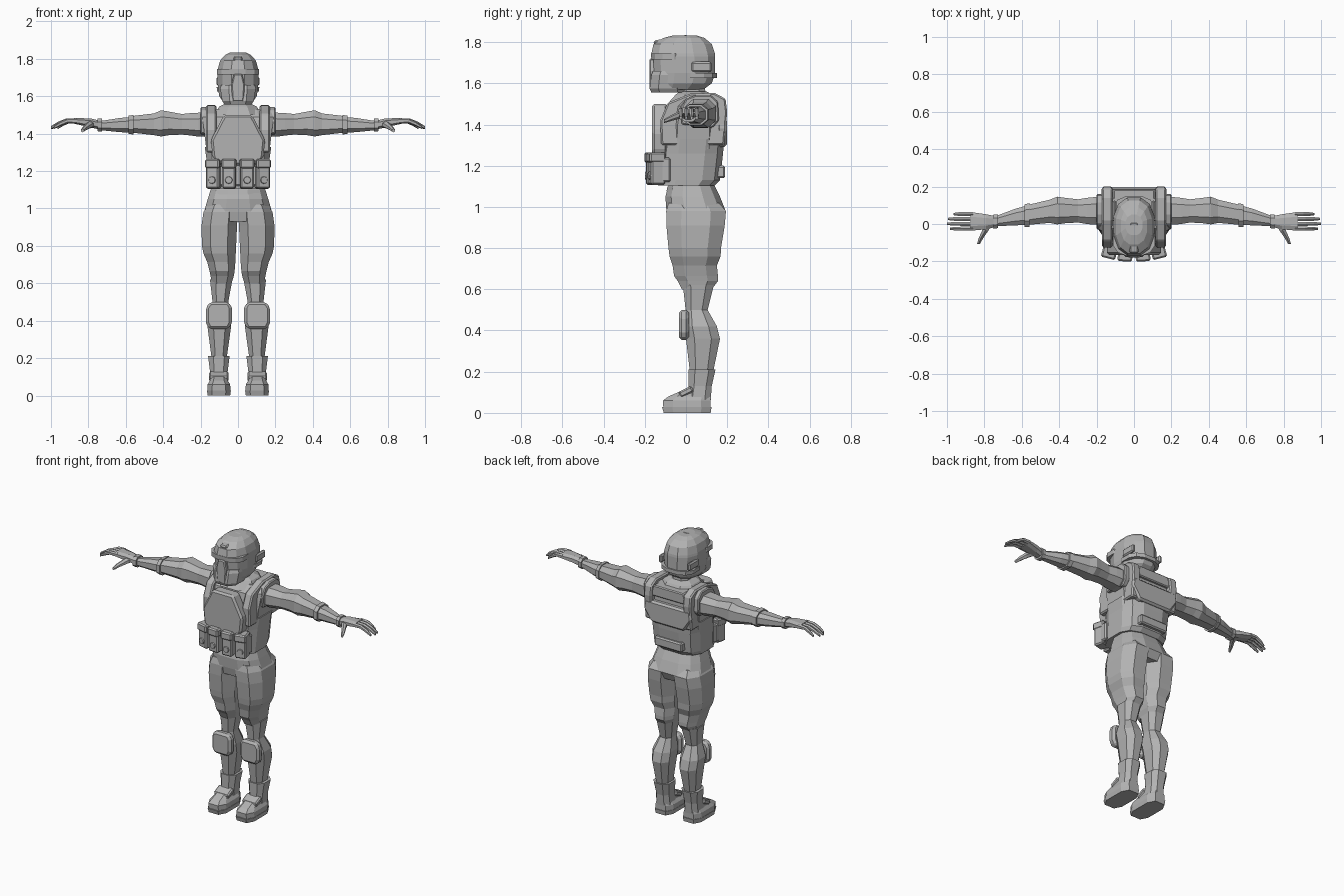
import bpy, bmesh, math
from mathutils import Matrix, Vector

grey = bpy.data.materials.new("plain grey")
grey.diffuse_color = (0.45, 0.45, 0.45, 1)

AXES = {'x': lambda t, a, b: (t, a, b),
        'y': lambda t, a, b: (a, t, b),
        'z': lambda t, a, b: (a, b, t)}


def finish(name, bm, mirror=False, bevel=0.0):
    bmesh.ops.recalc_face_normals(bm, faces=bm.faces)
    me = bpy.data.meshes.new(name)
    bm.to_mesh(me)
    bm.free()
    ob = bpy.data.objects.new(name, me)
    bpy.context.collection.objects.link(ob)
    me.materials.append(grey)
    if bevel:
        m = ob.modifiers.new("bevel", 'BEVEL')
        m.width, m.segments, m.limit_method = bevel, 1, 'ANGLE'
    if mirror:
        ob.modifiers.new("mirror", 'MIRROR').use_clip = False
    return ob


def loft(name, stations, axis='z', n=8, e=0.8, mirror=False):
    """Stations: (t, centre a, centre b, radius a, radius b)."""
    bm = bmesh.new()
    k = math.cos(math.pi / n) ** e
    rings = []
    for t, ca, cb, ra, rb in stations:
        ring = []
        for i in range(n):
            w = 2 * math.pi * (i + 0.5) / n
            c, s = math.cos(w), math.sin(w)
            a = ca + ra / k * math.copysign(abs(c) ** e, c)
            b = cb + rb / k * math.copysign(abs(s) ** e, s)
            ring.append(bm.verts.new(AXES[axis](t, a, b)))
        rings.append(ring)
    for r, q in zip(rings, rings[1:]):
        for i in range(n):
            bm.faces.new((r[i], r[(i + 1) % n], q[(i + 1) % n], q[i]))
    bm.faces.new(rings[0])
    bm.faces.new(rings[-1])
    return finish(name, bm, mirror)


def span(z, x0, x1, y0, y1):
    """Loft station from its extents."""
    return (z, (x0 + x1) / 2, (y0 + y1) / 2, (x1 - x0) / 2, (y1 - y0) / 2)


def slab(name, outline, t0, t1, axis='y', mirror=False, bevel=0.006):
    """Extrude a flat outline along an axis."""
    bm = bmesh.new()
    lo = [bm.verts.new(AXES[axis](t0, a, b)) for a, b in outline]
    hi = [bm.verts.new(AXES[axis](t1, a, b)) for a, b in outline]
    n = len(outline)
    for i in range(n):
        bm.faces.new((lo[i], lo[(i + 1) % n], hi[(i + 1) % n], hi[i]))
    bm.faces.new(lo)
    bm.faces.new(hi)
    return finish(name, bm, mirror, bevel)


def box(name, c, s, rot=(0, 0), mirror=False, bevel=0.008):
    bm = bmesh.new()
    bmesh.ops.create_cube(bm, size=1)
    m = Matrix.Translation(c) @ Matrix.Rotation(rot[1], 4, 'Z') @ Matrix.Rotation(rot[0], 4, 'X')
    bm.transform(m @ Matrix.Diagonal((*s, 1)))
    return finish(name, bm, mirror, bevel)


# Helmet shell, mask, visor, brow and ear pieces
loft("helmet", [span(1.57, -.08, .08, -.15, .085), span(1.60, -.1, .1, -.155, .125),
                span(1.65, -.108, .108, -.155, .142), span(1.73, -.11, .11, -.16, .142),
                span(1.745, -.108, .108, -.168, .14), span(1.79, -.096, .096, -.158, .125),
                span(1.82, -.07, .07, -.11, .09), span(1.833, -.045, .045, -.06, .05)], n=12, e=.85)
loft("face_mask", [span(1.555, -.072, .072, -.168, .0), span(1.575, -.085, .085, -.177, .0),
                   span(1.64, -.095, .095, -.168, .0), span(1.66, -.09, .09, -.16, .0)], e=.75)
loft("visor_frame", [span(1.715, -.113, .113, -.168, .0), span(1.745, -.113, .113, -.17, .0)], n=12, e=.8)
loft("helmet_rear_band", [span(1.625, -.112, .112, -.04, .15), span(1.65, -.114, .114, -.04, .15)], n=12, e=.8)
slab("mask_centre", [(-.03, 1.57), (.03, 1.57), (.036, 1.66), (.022, 1.72), (-.022, 1.72), (-.036, 1.66)], -.178, -.14)
box("ear_piece", (.104, .075, 1.68), (.022, .1, .05), mirror=True)
box("helmet_ridge", (0, -.07, 1.797), (.05, .17, .05), rot=(.17, 0))

# Neck and collar
loft("neck", [span(1.5, -.06, .06, -.03, .1), span(1.6, -.055, .055, -.03, .09)])
loft("collar", [span(1.5, -.13, .13, -.09, .16), span(1.545, -.1, .1, -.05, .13), span(1.56, -.07, .07, -.03, .1)])

# Vest body: lower wrap, upper torso, shoulder straps
loft("vest_wrap", [span(1.105, -.16, .16, -.135, .14), span(1.13, -.162, .162, -.135, .165),
                   span(1.26, -.168, .168, -.125, .18), span(1.33, -.178, .178, -.115, .185)], n=12, e=.65)
loft("upper_torso", [span(1.28, -.165, .165, -.1, .165), span(1.4, -.18, .18, -.095, .17),
                     span(1.49, -.19, .19, -.075, .165), span(1.53, -.17, .17, -.03, .14)], e=.6)
slab("shoulder_strap", [(-.12, 1.3), (-.125, 1.42), (-.09, 1.505), (.02, 1.55), (.14, 1.553),
                        (.192, 1.525), (.2, 1.46), (.185, 1.3)], .115, .17, 'x', True, .008)
slab("shoulder_cap", [(-.02, 1.4), (-.03, 1.47), (0, 1.525), (.05, 1.543), (.12, 1.543), (.155, 1.51),
                      (.16, 1.42), (.13, 1.385)], .165, .2, 'x', True, .006)

# Chest plate and back plates
slab("chest_plate", [(-.075, 1.5), (-.145, 1.365), (-.135, 1.27), (-.1, 1.23),
                     (.1, 1.23), (.135, 1.27), (.145, 1.365), (.075, 1.5)], -.165, -.09, bevel=.012)
slab("back_plate", [(-.165, 1.43), (-.175, 1.37), (-.12, 1.29), (.12, 1.29),
                    (.175, 1.37), (.165, 1.43)], .15, .198, bevel=.012)
slab("upper_back_panel", [(-.11, 1.53), (-.13, 1.46), (.13, 1.46), (.11, 1.53)], .12, .185)
box("back_pouch", (0, .165, 1.17), (.2, .05, .06))

# Front pouches with flaps and round buttons
for label, x, y, turn in (("inner", .047, -.157, 0.06), ("outer", .13, -.142, .25)):
    box(label + "_pouch", (x, y, 1.182), (.072, .07, .15), (0, turn), True)
    box(label + "_pouch_flap", (x, y - .003, 1.24), (.078, .08, .05), (0, turn), True)
    out = Vector((math.sin(turn), -math.cos(turn), 0)) * .036
    bm = bmesh.new()
    bmesh.ops.create_cone(bm, cap_ends=True, segments=8, radius1=.022, radius2=.018, depth=.012)
    bm.transform(Matrix.Translation(Vector((x, y, 1.152)) + out) @ Matrix.Rotation(turn, 4, 'Z')
                 @ Matrix.Rotation(math.pi / 2, 4, 'X'))
    finish(label + "_pouch_button", bm, True)
box("pouch_belt", (0, -.11, 1.18), (.32, .07, .12))

# Waist belt, hips and breeches
loft("waist_belt", [span(1.075, -.15, .15, -.095, .145), span(1.1, -.147, .147, -.09, .14)], n=12)
loft("hips", [span(.93, -.17, .17, -.085, .17), span(.98, -.182, .182, -.095, .193),
              span(1.05, -.162, .162, -.1, .165), span(1.12, -.14, .14, -.08, .13)], n=12, e=.75)
loft("breeches", [span(.6, .035, .14, -.02, .125), span(.64, .022, .147, -.04, .155),
                  span(.665, .018, .152, -.058, .155), span(.715, .014, .165, -.065, .15),
                  span(.76, .012, .185, -.08, .168), span(.8, .01, .193, -.085, .17),
                  span(.91, .005, .195, -.095, .188), span(.98, .0, .185, -.096, .194),
                  span(1.02, .02, .16, -.085, .16)], mirror=True)

# Lower legs, knee pads
loft("lower_leg", [span(.19, .062, .14, .02, .13), span(.36, .038, .162, .0, .165),
                   span(.42, .036, .165, -.01, .15), span(.5, .052, .136, -.002, .105),
                   span(.62, .03, .15, -.015, .135)], mirror=True)
slab("knee_pad", [(.05, .355), (.033, .39), (.033, .47), (.05, .5), (.15, .5), (.172, .47),
                  (.172, .39), (.155, .355)], -.035, .015, mirror=True, bevel=.014)

# Boots: shaft, foot, sole and instep strap
loft("boot_shaft", [span(.06, .052, .152, .0, .12), span(.13, .055, .15, .012, .125),
                    span(.21, .045, .16, .012, .143)], mirror=True, e=.75)
loft("boot_foot", [span(.025, .04, .164, -.11, .12), span(.06, .042, .162, -.112, .12),
                   span(.08, .055, .15, -.085, .118), span(.11, .06, .145, -.015, .115)], e=.6, mirror=True)
loft("boot_sole", [span(0, .042, .162, -.108, .12), span(.028, .038, .166, -.116, .124)], e=.6, mirror=True)
box("instep_strap", (.102, .0, .102), (.105, .07, .032), (.45, 0), True)

# Arms: sleeve, cuff, forearm, wrist band
loft("sleeve", [(.16, .07, 1.45, .066, .062), (.21, .07, 1.448, .074, .064), (.25, .07, 1.45, .07, .06),
                (.3, .07, 1.45, .062, .055), (.37, .072, 1.455, .068, .063), (.41, .072, 1.455, .074, .07),
                (.45, .068, 1.45, .062, .058), (.56, .05, 1.45, .054, .045)], 'x', mirror=True)
loft("sleeve_cuff", [(.56, .048, 1.448, .063, .052), (.585, .045, 1.447, .06, .049)], 'x', mirror=True)
loft("forearm", [(.57, .047, 1.447, .052, .042), (.63, .038, 1.446, .045, .038),
                 (.74, .015, 1.443, .027, .024)], 'x', mirror=True)
loft("wrist_band", [(.728, .015, 1.446, .037, .034), (.752, .013, 1.447, .039, .034)], 'x', mirror=True)

# Hands: palm, fingers, thumb
loft("palm", [(.74, .013, 1.446, .029, .024), (.79, .012, 1.458, .04, .024),
              (.875, .014, 1.468, .05, .015)], 'x', mirror=True)
for i, tip in enumerate((.985, 1.0, .995, .965)):
    y, d = -.025 + i * .026, tip - .865
    loft(f"finger_{i + 1}", [(.86, y, 1.468, .011, .013), (.865 + d * .4, y, 1.468, .0105, .011),
                             (.865 + d * .72, y, 1.452, .010, .0105), (tip, y, 1.432, .006, .007)],
         'x', n=6, e=1, mirror=True)
loft("thumb", [(.01, .775, 1.452, .022, .018), (-.035, .795, 1.446, .017, .016),
               (-.075, .818, 1.43, .012, .012), (-.107, .832, 1.416, .008, .008)], 'y', n=6, e=1, mirror=True)
